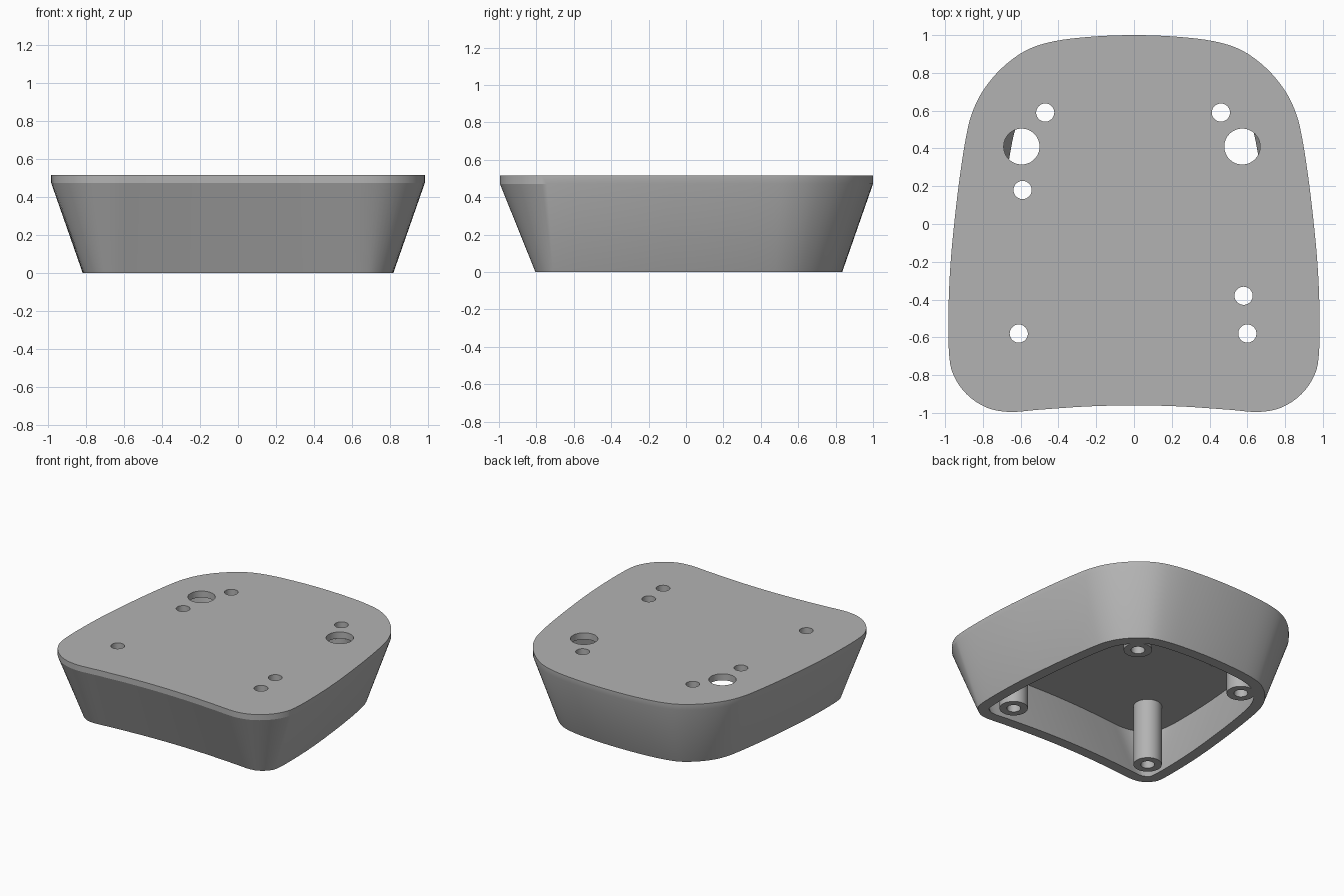
import bpy
import bmesh
from mathutils import Vector

cube = bpy.data.objects.get("Cube")
if cube:
    bpy.data.objects.remove(cube, do_unlink=True)

TOP, BAND, CEILING = 0.515, 0.472, 0.465
DRAFT, WALL = 0.165, 0.08

grey = bpy.data.materials.new("grey plastic")
grey.use_nodes = True
grey.diffuse_color = (0.45, 0.45, 0.45, 1)
grey.node_tree.nodes["Principled BSDF"].inputs["Base Color"].default_value = (0.45, 0.45, 0.45, 1)

# Left half of the plate outline, from back centre to front centre
half = [(0, 1), (.22, .992), (.42, .968), (.57, .92), (.7, .825), (.8, .705), (.86, .58),
        (.893, .44), (.925, .23), (.952, 0), (.972, -.22), (.982, -.45), (.98, -.675),
        (.957, -.797), (.886, -.901), (.782, -.971), (.66, -.995), (.5, -.983),
        (.25, -.966), (0, -.96)]
keys = [Vector(p) for p in half + [(-x, y) for x, y in half[-2:0:-1]]]


def smooth_loop(pts, steps=4):
    """Closed Catmull-Rom curve through the points."""
    out, n = [], len(pts)
    for i in range(n):
        a, b, c, d = (pts[(i + k) % n] for k in (-1, 0, 1, 2))
        for s in range(steps):
            t = s / steps
            out.append(0.5 * (2 * b + (c - a) * t + (2 * a - 5 * b + 4 * c - d) * t ** 2
                              + (3 * b - a - 3 * c + d) * t ** 3))
    return out


outline = smooth_loop(keys)


def inset(amount, front_extra=0.0):
    """Outline moved inward, slightly more along the front."""
    n, out = len(outline), []
    for i, p in enumerate(outline):
        t = (outline[(i + 2) % n] - outline[i - 2]).normalized()
        normal = Vector((-t.y, t.x))
        out.append(p - normal * (amount + front_extra * max(0, -normal.y)))
    return out


def cylinder(name, x, y, r, z0, z1):
    bpy.ops.mesh.primitive_cylinder_add(vertices=48, radius=r, depth=z1 - z0,
                                        location=(x, y, (z0 + z1) / 2))
    ob = bpy.context.object
    ob.name = name
    ob.data.materials.append(grey)
    return ob


def apply_boolean(target, tool, operation):
    bpy.context.view_layer.objects.active = target
    mod = target.modifiers.new("cut", 'BOOLEAN')
    mod.operation, mod.object, mod.solver = operation, tool, 'EXACT'
    bpy.ops.object.modifier_apply(modifier=mod.name)
    bpy.data.objects.remove(tool, do_unlink=True)


# Hollow tapered shell: ceiling, inner wall, rim, outer wall, plate edge, top
bm = bmesh.new()
sections = [(inset(WALL), CEILING), (inset(DRAFT + WALL, 0.025), 0),
            (inset(DRAFT, 0.025), 0), (outline, BAND), (outline, TOP)]
rings = [[bm.verts.new((p.x, p.y, z)) for p in loop] for loop, z in sections]
for a, b in zip(rings, rings[1:]):
    for i in range(len(a)):
        bm.faces.new((a[i - 1], a[i], b[i], b[i - 1]))
bm.faces.new(rings[0])
bm.faces.new(rings[-1])
bmesh.ops.recalc_face_normals(bm, faces=bm.faces)
mesh = bpy.data.meshes.new("tray_shell")
bm.to_mesh(mesh)
bm.free()
shell = bpy.data.objects.new("tray_shell", mesh)
bpy.context.collection.objects.link(shell)
mesh.materials.append(grey)

# Corner posts, bored right through
posts = [(-.47, .59), (.46, .59), (-.61, -.58), (.6, -.58)]
for x, y in posts:
    apply_boolean(shell, cylinder("post", x, y, 0.098, 0, TOP - 0.02), 'UNION')
for x, y in posts:
    apply_boolean(shell, cylinder("bore", x, y, 0.048, -0.1, 0.7), 'DIFFERENCE')

# Openings through the plate only
for x, y, r in [(-.59, .18, .048), (.58, -.38, .048), (-.595, .41, .095), (.573, .41, .095)]:
    apply_boolean(shell, cylinder("opening", x, y, r, 0.4, 0.7), 'DIFFERENCE')

bpy.ops.object.select_all(action='DESELECT')
shell.select_set(True)
bpy.context.view_layer.objects.active = shell
bpy.ops.object.shade_smooth_by_angle(angle=0.35)
